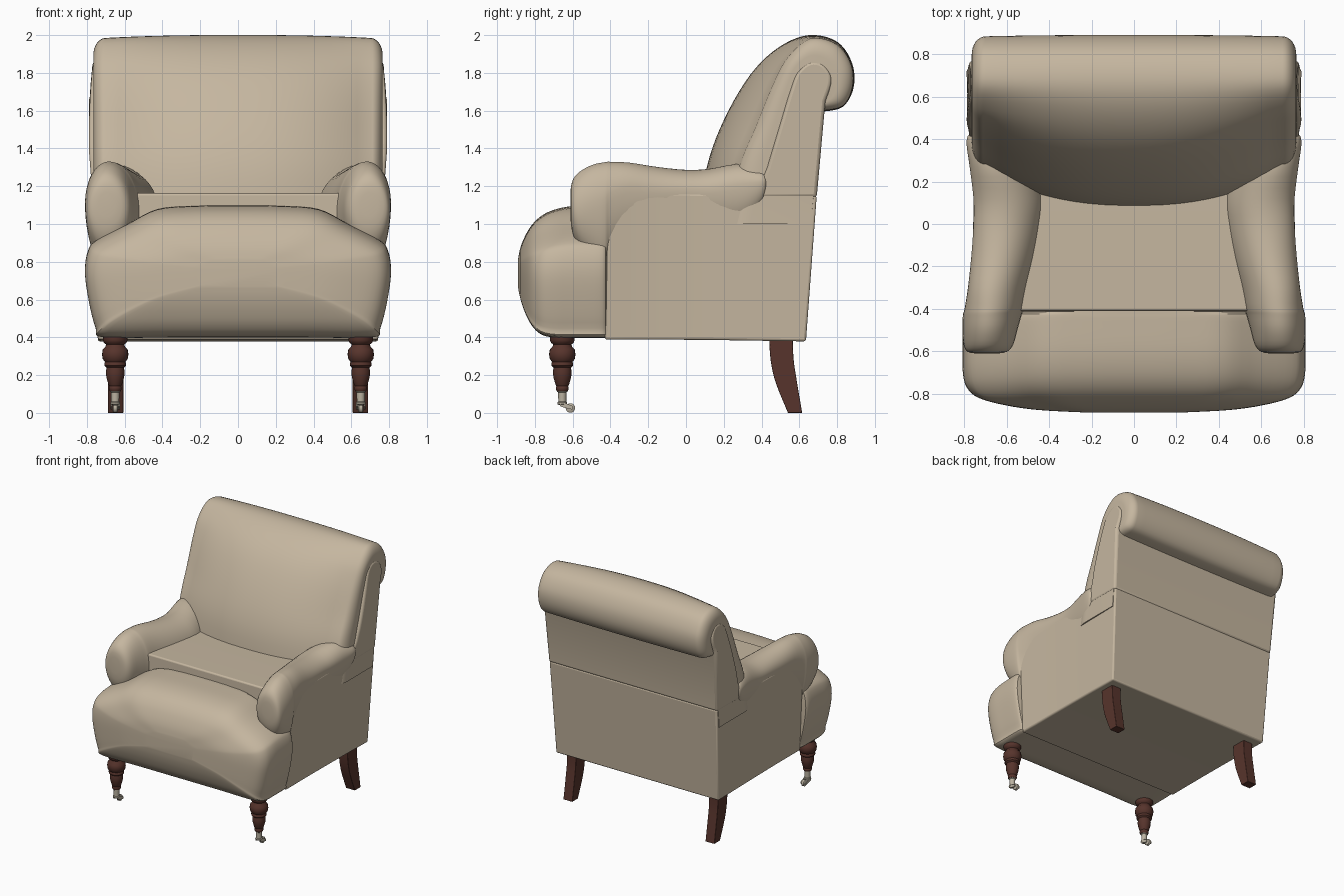
import bpy, bmesh, math
from mathutils import Vector

if "Cube" in bpy.data.objects:
    bpy.data.objects.remove(bpy.data.objects["Cube"])


def material(name, rgb):
    m = bpy.data.materials.new(name)
    m.diffuse_color = (*rgb, 1)
    m.use_nodes = True
    m.node_tree.nodes["Principled BSDF"].inputs["Base Color"].default_value = m.diffuse_color
    return m


FABRIC = material("beige fabric", (0.56, 0.47, 0.35))
WOOD = material("dark red wood", (0.095, 0.034, 0.025))
METAL = material("pale brass", (0.50, 0.45, 0.36))


def smooth_path(pts, n, closed=False):
    """Catmull-Rom through tuples of any length, n steps per span."""
    out, c = [], len(pts)
    for i in range(c if closed else c - 1):
        ids = [i - 1, i, i + 1, i + 2]
        ids = [k % c if closed else min(max(k, 0), c - 1) for k in ids]
        a, b, d, e = (pts[k] for k in ids)
        for s in range(n):
            t = s / n
            out.append(tuple(0.5 * (2 * q + (r - p) * t + (2 * p - 5 * q + 4 * r - w) * t * t
                             + (3 * q - p - 3 * r + w) * t ** 3) for p, q, r, w in zip(a, b, d, e)))
    if not closed:
        out.append(tuple(pts[-1]))
    return out


def loft(name, rings, mat, bevel=0, angle=40):
    """Skin closed rings of equal length and cap both ends."""
    bm = bmesh.new()
    vs = [[bm.verts.new(p) for p in r] for r in rings]
    n = len(rings[0])
    for a, b in zip(vs, vs[1:]):
        for i in range(n):
            j = (i + 1) % n
            bm.faces.new((a[i], a[j], b[j], b[i]))
    bm.faces.new(vs[0])
    bm.faces.new(vs[-1])
    bmesh.ops.recalc_face_normals(bm, faces=bm.faces)
    me = bpy.data.meshes.new(name)
    bm.to_mesh(me)
    bm.free()
    me.materials.append(mat)
    ob = bpy.data.objects.new(name, me)
    bpy.context.collection.objects.link(ob)
    bpy.ops.object.select_all(action='DESELECT')
    ob.select_set(True)
    bpy.context.view_layer.objects.active = ob
    bpy.ops.object.shade_smooth_by_angle(angle=math.radians(angle))
    if bevel:
        b = ob.modifiers.new("bevel", 'BEVEL')
        b.width, b.segments, b.limit_method = bevel, 3, 'ANGLE'
        b.angle_limit = math.radians(40)
    return ob


def lathe(name, profile, centre, mat, axis='z', seg=24):
    """Turn (radius, height) pairs about an axis through centre."""
    rings = []
    for r, h in profile:
        ring = []
        for k in range(seg):
            a = 2 * math.pi * k / seg
            c, s = r * math.cos(a), r * math.sin(a)
            ring.append(Vector((c, s, h) if axis == 'z' else (h, c, s)) + Vector(centre))
        rings.append(ring)
    return loft(name, rings, mat)


def mix(a, b, t):
    return tuple(p + (q - p) * t for p, q in zip(a, b))


# seat: one cross-section, scaled along y (y, half width, top, bottom)
half = [(0, 1), (.3, .995), (.53, .97), (.72, .86), (.92, .74), (.98, .66), (1, .5),
        (.975, .28), (.93, .07), (.88, 0), (.45, 0)]
outline = half + [(0, 0)] + [(-u, v) for u, v in half[:0:-1]]
outline = smooth_path(outline, 4, True)
stations = [(-.89, .22, .81, .67), (-.878, .45, .87, .61), (-.855, .61, .93, .54),
            (-.82, .735, .99, .47), (-.77, .79, 1.04, .42), (-.70, .808, 1.075, .402),
            (-.6, .81, 1.095, .40), (-.46, .808, 1.1, .40), (-.425, .795, 1.1, .40)]
stations = smooth_path(stations, 4) + [(-.415, .73, 1.1, .4), (-.2, .72, 1.095, .4), (.25, .72, 1.08, .4)]
loft("seat", [[(u * w, y, b + v * (t - b)) for u, v in outline] for y, w, t, b in stations], FABRIC)

# body: side panels, back and underside (top y, bottom y, top half width)
body = [(-.41, -.43, .79), (-.28, -.28, .778), (-.1, -.1, .762), (.15, .15, .755), (.4, .4, .76), (.692, .635, .765)]
rings = []
for yt, yb, w in body:
    zt, zb = 1.163 - .02 * max(0, yt), .388 - .015 * max(0, yb)
    rings.append([(-w, yt, zt), (w, yt, zt), (.742, yb, zb), (-.742, yb, zb)])
loft("body", rings, FABRIC, bevel=.012)

# back frame with the side panels that sit inside the roll
wing = [(.43, 1.3), (.49, 1.5), (.55, 1.7), (.59, 1.805), (.655, 1.858), (.72, 1.85),
        (.762, 1.80), (.768, 1.74), (.738, 1.65)]
wing_line = [(.36, 1.14)] + smooth_path(wing, 4) + [(.692, 1.14)]


def wing_x(z):
    return .79 - .02 * max(0, (z - 1.45) / .4) ** 2 - .02 * max(0, (1.4 - z) / .26)


loft("back_frame", [[(s * wing_x(z), y, z) for y, z in wing_line] for s in (-1, 1)], FABRIC, bevel=.018)

# back cushion with rolled top: middle, side and rim profiles blended across x
mid = [(.07, 1.0), (.11, 1.3), (.2, 1.55), (.34, 1.79), (.49, 1.935), (.65, 2.0), (.8, 1.965),
       (.88, 1.85), (.887, 1.72), (.83, 1.62), (.725, 1.595)]
side = [(.22, 1.0), (.28, 1.3), (.37, 1.52), (.46, 1.74), (.54, 1.885), (.66, 1.982), (.8, 1.95),
        (.876, 1.84), (.88, 1.72), (.83, 1.625), (.725, 1.6)]
rim = [(.38, 1.0), (.43, 1.3), (.49, 1.5), (.55, 1.7), (.59, 1.81), (.66, 1.86), (.72, 1.85),
       (.765, 1.8), (.77, 1.74), (.76, 1.69), (.725, 1.65)]
mid, side, rim = (smooth_path(p, 5) + [(.66, 1.0)] for p in (mid, side, rim))
right = []
for k in range(11):
    t = k / 10
    right.append((.70 * t, [mix(a, b, t ** 2.4) for a, b in zip(mid, side)]))
for k in range(1, 9):
    a = math.pi / 2 * k / 8
    right.append((.70 + .066 * math.sin(a), [mix(p, q, .75 * (1 - math.cos(a))) for p, q in zip(side, rim)]))
spans = [(-x, p) for x, p in right[:0:-1]] + right
loft("back_cushion", [[(x, y, z) for y, z in p] for x, p in spans], FABRIC, angle=50)

# arms: (y, inner x, crown x, outer x, bottom, inner z, outer z, top)
arm = [(-.612, .65, .695, .74, 1.04, 1.1, 1.1, 1.17), (-.603, .60, .695, .785, .96, 1.09, 1.09, 1.225),
       (-.57, .57, .695, .804, .885, 1.08, 1.08, 1.272), (-.5, .55, .69, .81, .81, 1.07, 1.1, 1.312),
       (-.43, .53, .685, .808, .76, 1.06, 1.12, 1.328), (-.40, .52, .68, .80, .80, 1.06, 1.15, 1.33),
       (-.3, .50, .67, .784, .9, 1.06, 1.19, 1.325), (-.15, .46, .64, .768, .95, 1.06, 1.18, 1.302),
       (0, .43, .62, .758, .95, 1.06, 1.18, 1.287), (.12, .42, .62, .758, .95, 1.06, 1.18, 1.292),
       (.27, .45, .66, .776, .97, 1.06, 1.2, 1.318), (.37, .5, .69, .79, 1.05, 1.1, 1.215, 1.30),
       (.415, .58, .71, .785, 1.12, 1.17, 1.22, 1.28), (.43, .64, .71, .76, 1.18, 1.21, 1.225, 1.25)]
arm = smooth_path(arm, 3)
for s, label in ((1, "right"), (-1, "left")):
    rings = []
    for y, xi, xc, xo, zb, zi, zo, zt in arm:
        ring = []
        for k in range(40):
            a = 2 * math.pi * (k + .5) / 40
            c, d = math.cos(a), math.sin(a)
            zc = zo if c > 0 else zi
            ring.append((s * (xc + c * ((xo - xc) if c > 0 else (xc - xi))), y,
                         zc + d * ((zt - zc) if d > 0 else (zc - zb))))
        rings.append(ring)
    loft(label + "_arm", rings, FABRIC, angle=60)

    # turned front leg
    x, y = s * .65, -.655
    prof = [(.066, .41), (.066, .385), (.06, .372), (.048, .362), (.052, .35), (.066, .335), (.07, .31),
            (.066, .285), (.054, .27), (.058, .262), (.058, .25), (.046, .24), (.05, .215), (.047, .19),
            (.036, .15), (.031, .142), (.034, .135), (.034, .125), (.028, .115)]
    lathe(label + "_front_leg", prof, (x, y, 0), WOOD)

    # caster: cup, stem, fork and wheel
    lathe(label + "_caster_cup", [(.027, .12), (.027, .112), (.022, .108), (.021, .06), (.026, .056), (.026, .046), (.012, .04)],
          (x, y, 0), METAL)
    for dx in (-.02, .02):
        prong = [(-.67, .05), (-.64, .052), (-.60, .036), (-.60, .018), (-.625, .022), (-.665, .034)]
        loft(label + "_caster_fork", [[(x + dx + e, py, pz) for py, pz in prong] for e in (-.004, .004)], METAL)
    lathe(label + "_caster_wheel", [(.018, -.014), (.025, -.009), (.025, .009), (.018, .014)],
          (x, -.612, .026), METAL, axis='x')

    # sabre back leg
    front = smooth_path([(.44, .40), (.448, .28), (.475, .16), (.54, 0)], 4)
    rear = smooth_path([(.615, 0), (.588, .16), (.57, .28), (.565, .40)], 4)
    loft(label + "_back_leg", [[(s * .648 + e, py, pz) for py, pz in front + rear] for e in (-.041, .041)],
         WOOD, bevel=.004)
